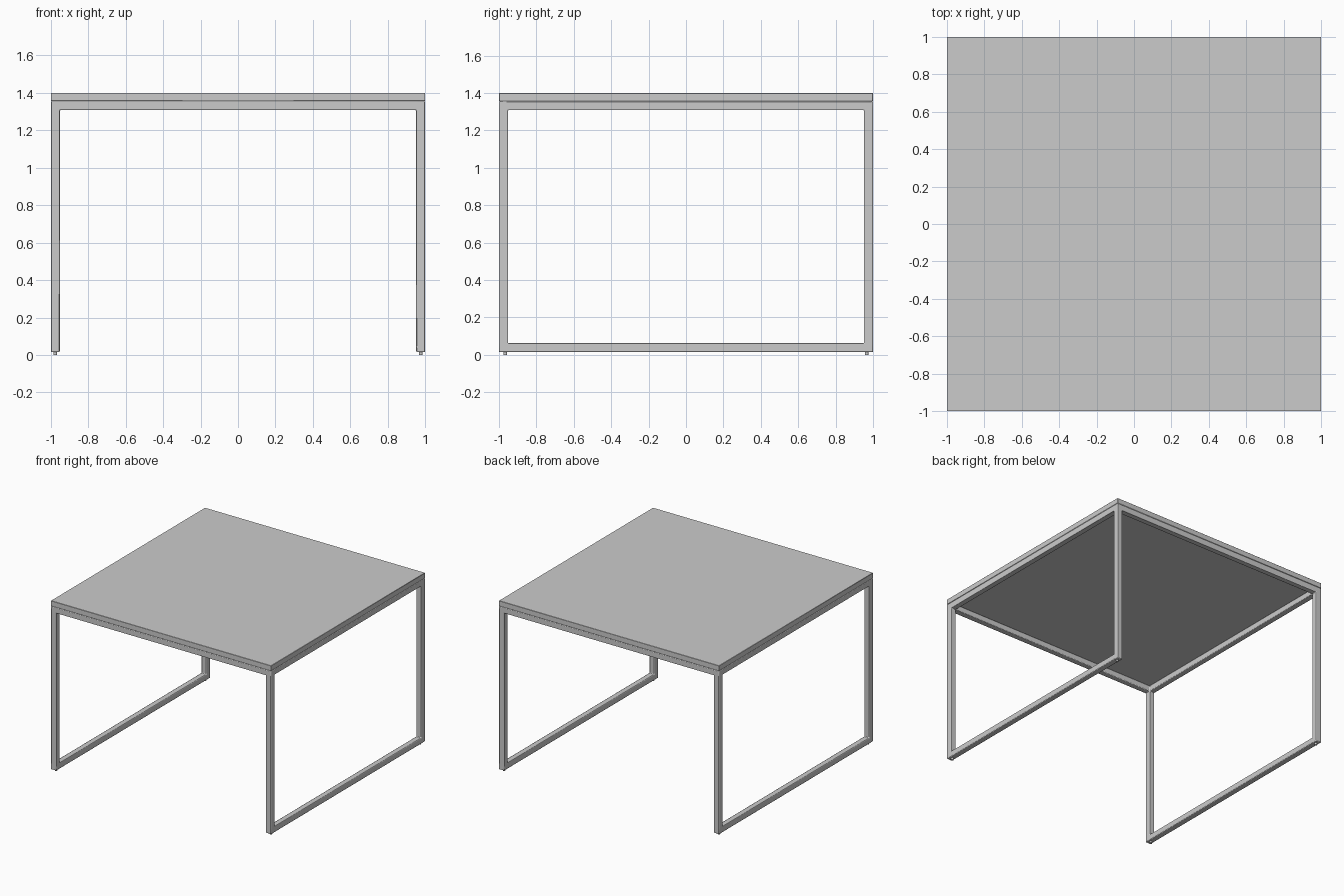
import bpy, bmesh
from itertools import product

if "Cube" in bpy.data.objects:
    bpy.data.objects.remove(bpy.data.objects["Cube"])

XY = [-1.0, -0.952, 0.952, 1.0]
Z = [0.015, 0.062, 1.308, 1.356]


def finish(obj, width, segments):
    mod = obj.modifiers.new("rounded_edges", 'BEVEL')
    mod.width = width
    mod.segments = segments
    mod.limit_method = 'ANGLE'
    bpy.ops.object.select_all(action='DESELECT')
    obj.select_set(True)
    bpy.context.view_layer.objects.active = obj
    bpy.ops.object.shade_smooth_by_angle()


# One welded tube frame: legs, side loops and top rails as filled grid cells
def filled(c):
    if min(c) < 0 or max(c) > 2:
        return False
    i, j, k = c
    leg = i != 1 and j != 1
    side_rail = i != 1 and j == 1 and k != 1
    end_rail = i == 1 and j != 1 and k == 2
    return leg or side_rail or end_rail


bm = bmesh.new()
verts = {}


def vert(c):
    if c not in verts:
        verts[c] = bm.verts.new((XY[c[0]], XY[c[1]], Z[c[2]]))
    return verts[c]


for cell in filter(filled, product(range(3), repeat=3)):
    for axis, side in product(range(3), (0, 1)):
        neighbour = list(cell)
        neighbour[axis] += 2 * side - 1
        if filled(tuple(neighbour)):
            continue
        corners = []
        for a, b in ((0, 0), (1, 0), (1, 1), (0, 1)):
            c = list(cell)
            c[axis] += side
            c[(axis + 1) % 3] += a
            c[(axis + 2) % 3] += b
            corners.append(vert(tuple(c)))
        bm.faces.new(corners if side else corners[::-1])

mesh = bpy.data.meshes.new("tube_frame")
bm.to_mesh(mesh)
bm.free()
frame = bpy.data.objects.new("tube_frame", mesh)
bpy.context.collection.objects.link(frame)
finish(frame, 0.005, 2)

# Table top slab
bpy.ops.mesh.primitive_cube_add(size=1, location=(0, 0, 1.378))
top = bpy.context.object
top.name = "table_top"
top.scale = (2, 2, 0.044)
bpy.ops.object.transform_apply(location=False, rotation=False, scale=True)
finish(top, 0.002, 1)

# Small round feet under the four corners
for x, y in product((-0.976, 0.976), (-0.966, 0.966)):
    bpy.ops.mesh.primitive_cylinder_add(vertices=20, radius=0.01, depth=0.018,
                                        location=(x, y, 0.009))
    bpy.context.object.name = "foot"
    bpy.ops.object.shade_smooth_by_angle()
